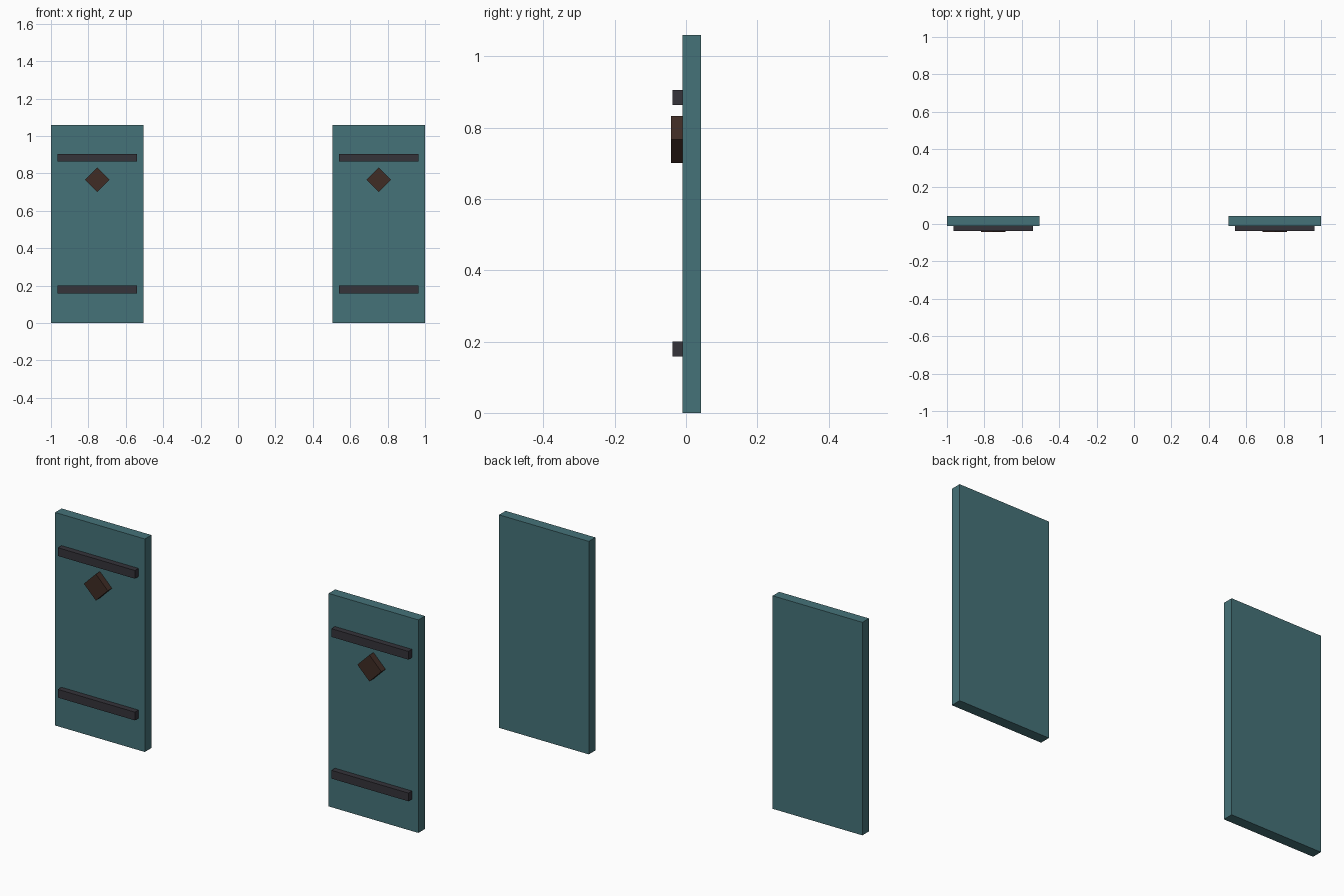
import bpy
from math import radians

if "Cube" in bpy.data.objects:
    bpy.data.objects.remove(bpy.data.objects["Cube"])


def material(name, color):
    m = bpy.data.materials.new(name)
    m.diffuse_color = (*color, 1)
    m.use_nodes = True
    m.node_tree.nodes["Principled BSDF"].inputs["Base Color"].default_value = m.diffuse_color
    return m


TEAL = material("teal_paint", (0.06, 0.17, 0.19))
IRON = material("dark_iron", (0.035, 0.033, 0.042))
WOOD = material("brown_wood", (0.05, 0.025, 0.018))


def box(name, center, size, mat, turn=0):
    bpy.ops.mesh.primitive_cube_add(size=1, location=center,
                                    rotation=(0, radians(turn), 0))
    o = bpy.context.object
    o.name = name
    o.scale = size
    o.data.materials.append(mat)
    return o


# Two matching shutters, left and right
for side, x in (("left", -0.753), ("right", 0.753)):
    # Flat board
    box(f"{side}_shutter_panel", (x, 0.0157, 0.53), (0.494, 0.0515, 1.06), TEAL)
    # Horizontal battens on the front
    for level, z in (("lower", 0.179), ("upper", 0.884)):
        box(f"{side}_{level}_batten", (x, -0.024, z), (0.424, 0.028, 0.041), IRON)
    # Diamond ornament below the upper batten
    box(f"{side}_diamond", (x, -0.0257, 0.766), (0.0933, 0.0335, 0.0933), WOOD, 45)
